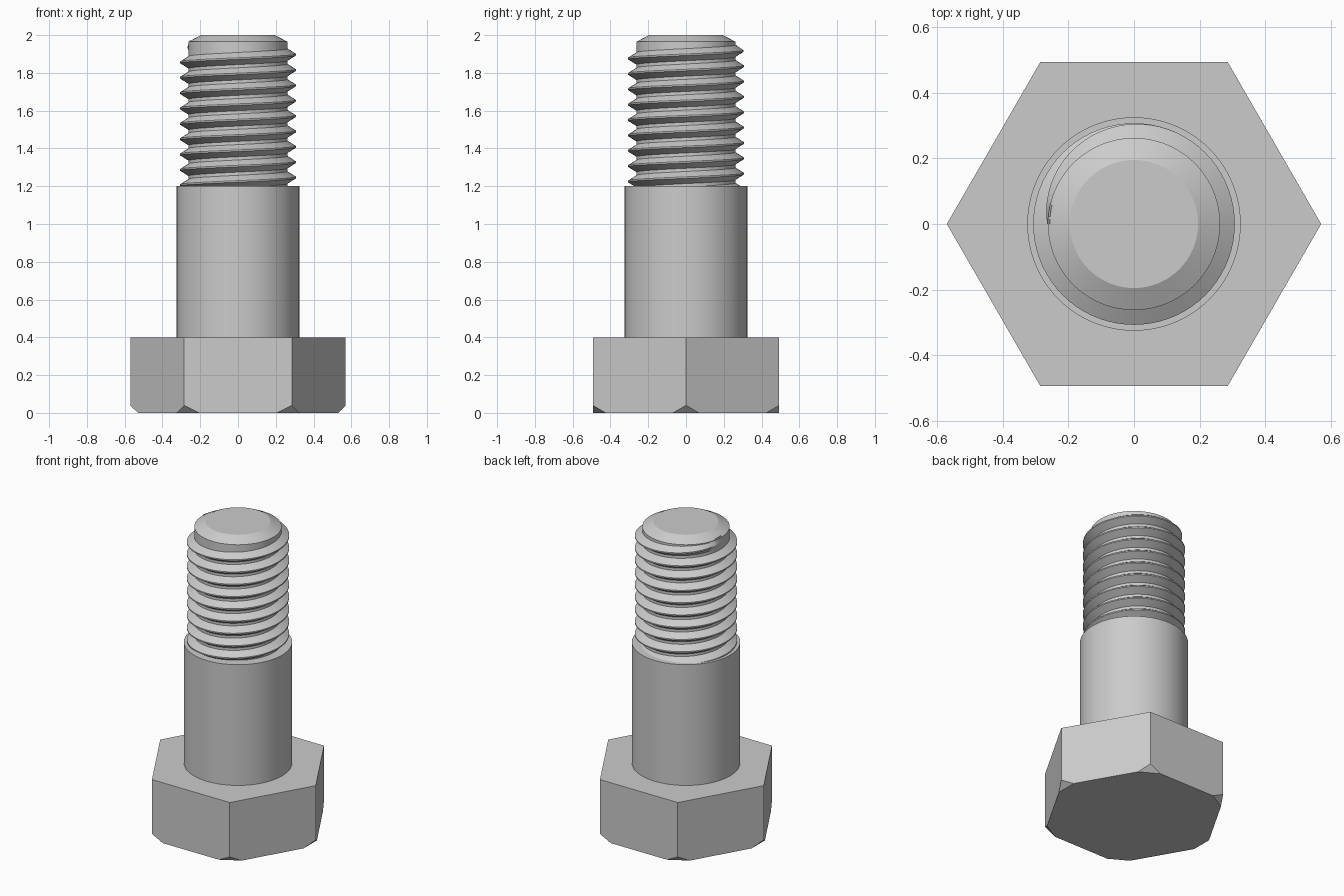
import bpy, bmesh
from math import cos, sin, pi, radians
from mathutils import Vector

cube = bpy.data.objects.get("Cube")
if cube:
    bpy.data.objects.remove(cube, do_unlink=True)

steel = bpy.data.materials.new("grey steel")
steel.use_nodes = True
GREY = (0.6, 0.6, 0.6, 1)
steel.diffuse_color = GREY
steel.node_tree.nodes["Principled BSDF"].inputs["Base Color"].default_value = GREY


def finish(name, bm, smooth=True):
    bmesh.ops.recalc_face_normals(bm, faces=bm.faces)
    mesh = bpy.data.meshes.new(name)
    bm.to_mesh(mesh)
    bm.free()
    mesh.materials.append(steel)
    obj = bpy.data.objects.new(name, mesh)
    bpy.context.collection.objects.link(obj)
    if smooth:
        bpy.ops.object.select_all(action='DESELECT')
        obj.select_set(True)
        bpy.context.view_layer.objects.active = obj
        bpy.ops.object.shade_smooth_by_angle(angle=radians(25))
    return obj


def bridge(bm, a, b, closed=True):
    """Join two rows of vertices with quads."""
    n = len(a)
    for i in range(n if closed else n - 1):
        j = (i + 1) % n
        bm.faces.new((a[i], a[j], b[j], b[i]))


def lathe(profile, sides):
    """Capped solid from (radius, height) points, first corner on +x."""
    bm = bmesh.new()
    rings = [[bm.verts.new((r * cos(2 * pi * i / sides), r * sin(2 * pi * i / sides), z))
              for i in range(sides)] for r, z in profile]
    for a, b in zip(rings, rings[1:]):
        bridge(bm, a, b)
    bm.faces.new(rings[0])
    bm.faces.new(rings[-1])
    return bm


# Hexagonal head with its six lower corners cut off
HEAD_R, CUT = 0.57, 0.04
head = lathe([(HEAD_R, 0), (HEAD_R, 0.4)], 6)
for k in range(6):
    out = Vector((cos(k * pi / 3), sin(k * pi / 3), 0))
    bmesh.ops.bisect_plane(head, geom=head.verts[:] + head.edges[:] + head.faces[:],
                           plane_co=out * (HEAD_R - CUT), plane_no=out - Vector((0, 0, 1)),
                           clear_outer=True)
    bmesh.ops.holes_fill(head, edges=[e for e in head.edges if e.is_boundary], sides=0)
finish("hex_head", head, smooth=False)

# Plain shank and the narrower core with a chamfered tip
finish("shank", lathe([(0.325, 0.4), (0.325, 1.2)], 96))
CORE_R = 0.262
finish("threaded_core", lathe([(CORE_R, 1.19), (CORE_R, 1.965), (0.195, 2)], 96))

# Right-handed helical thread, fading out below the tip
PITCH, DEPTH, STEPS, TURNS = 0.0813, 0.045, 72, 9.5
END_Z, FADE = 1.937, 0.33
section = [(-0.01, -0.036), (1, -0.004), (1, 0.004), (-0.01, 0.036)]
thread = bmesh.new()
rows = []
for i in range(int(STEPS * TURNS) + 1):
    back = i / STEPS                     # turns back from the end
    ang = pi - 2 * pi * back
    t = min(back / FADE, 1)
    height = DEPTH * (0.05 + 0.95 * (1 - (1 - t) ** 2))
    row = []
    for d, dz in section:
        r = CORE_R + (height * d if d > 0 else -0.006)
        row.append(thread.verts.new((r * cos(ang), r * sin(ang), END_Z - PITCH * back + dz)))
    rows.append(row)
for a, b in zip(rows, rows[1:]):
    bridge(thread, a, b)
thread.faces.new(rows[0])
thread.faces.new(rows[-1])
finish("helical_thread", thread)
